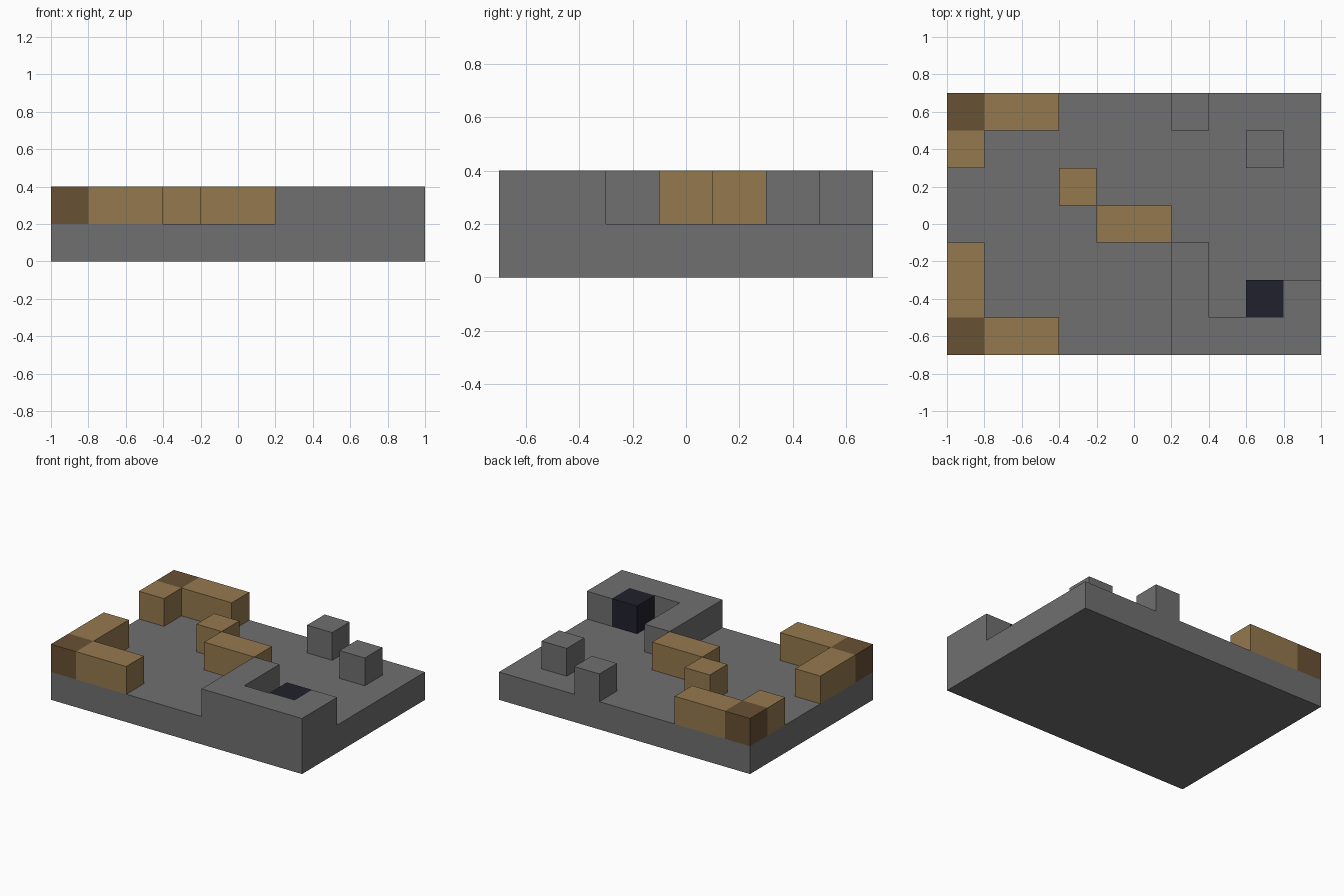
import bpy
import bmesh

if "Cube" in bpy.data.objects:
    bpy.data.objects.remove(bpy.data.objects["Cube"])

FLOOR = 0.2
TOP = 0.4


def material(name, rgb):
    mat = bpy.data.materials.new(name)
    mat.use_nodes = True
    mat.diffuse_color = (*rgb, 1)
    mat.node_tree.nodes["Principled BSDF"].inputs["Base Color"].default_value = (*rgb, 1)
    return mat


stone = material("grey stone", (0.16, 0.16, 0.16))
wood = material("light wood", (0.30, 0.19, 0.077))
dark_wood = material("dark wood", (0.138, 0.082, 0.034))
iron = material("dark iron", (0.015, 0.015, 0.026))


def prism(name, outline, mat, bottom=FLOOR, top=TOP):
    """Raise a counter-clockwise floor outline into a solid block."""
    bm = bmesh.new()
    base = bm.faces.new([bm.verts.new((x, y, bottom)) for x, y in outline])
    lid = bmesh.ops.extrude_face_region(bm, geom=[base], use_keep_orig=True)["geom"]
    raised = [v for v in lid if isinstance(v, bmesh.types.BMVert)]
    bmesh.ops.translate(bm, verts=raised, vec=(0, 0, top - bottom))
    bmesh.ops.recalc_face_normals(bm, faces=bm.faces)
    mesh = bpy.data.meshes.new(name)
    bm.to_mesh(mesh)
    bm.free()
    mesh.materials.append(mat)
    obj = bpy.data.objects.new(name, mesh)
    bpy.context.collection.objects.link(obj)
    return obj


def block(name, x0, x1, y0, y1, mat, **heights):
    return prism(name, [(x0, y0), (x1, y0), (x1, y1), (x0, y1)], mat, **heights)


# Floor slab
block("floor_slab", -1, 1, -0.7, 0.7, stone, bottom=0, top=FLOOR)

# Stone wall wrapping the front left corner, with the iron block in its nook
prism("corner_stone_wall",
      [(0.2, -0.7), (1, -0.7), (1, -0.3), (0.8, -0.3),
       (0.8, -0.5), (0.4, -0.5), (0.4, -0.1), (0.2, -0.1)], stone)
block("iron_block", 0.6, 0.8, -0.5, -0.3, iron)

# Loose stone blocks
block("back_stone", 0.2, 0.4, 0.5, 0.7, stone)
block("side_stone", 0.6, 0.8, 0.3, 0.5, stone)

# Ruined wooden corners: a dark post with a plank wall along each side
for side, y0, wall_y0, wall_y1 in (("front", -0.7, -0.5, -0.1), ("back", 0.5, 0.3, 0.5)):
    block(side + "_corner_post", -1, -0.8, y0, y0 + 0.2, dark_wood)
    block(side + "_plank_wall", -0.8, -0.4, y0, y0 + 0.2, wood)
    block(side + "_side_plank_wall", -1, -0.8, wall_y0, wall_y1, wood)

# Wooden blocks in the middle
block("middle_short_plank", -0.4, -0.2, 0.1, 0.3, wood)
block("middle_long_plank", -0.2, 0.2, -0.1, 0.1, wood)
